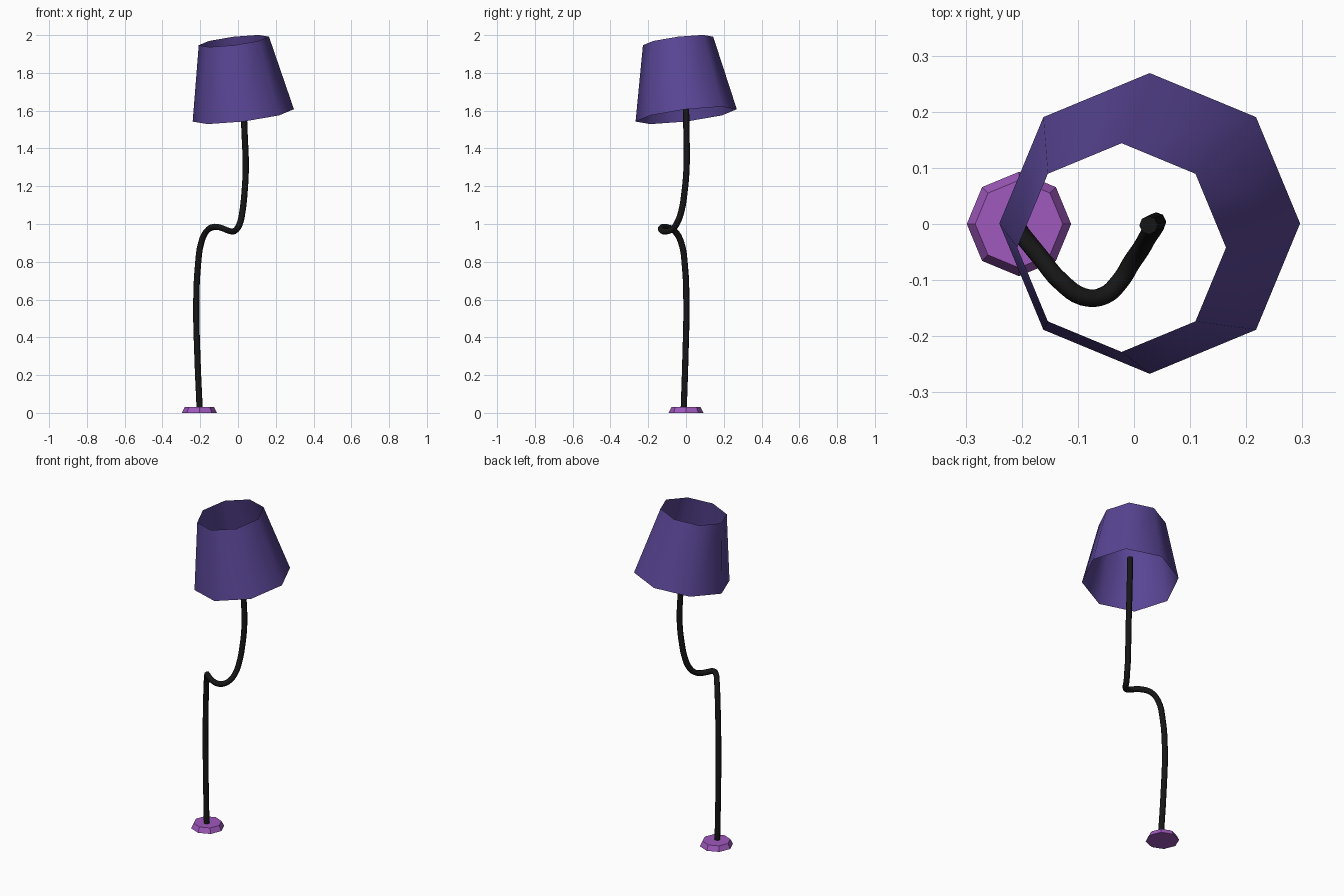
import bpy, bmesh, math
from mathutils import Vector

if "Cube" in bpy.data.objects:
    bpy.data.objects.remove(bpy.data.objects["Cube"])


def paint(obj, name, color):
    mat = bpy.data.materials.new(name)
    mat.diffuse_color = (*color, 1)
    mat.use_nodes = True
    mat.node_tree.nodes["Principled BSDF"].inputs["Base Color"].default_value = mat.diffuse_color
    obj.data.materials.append(mat)


def octagon_loft(name, rings, cap):
    """Join octagonal rings given as (centre, radius, x slope, y slope)."""
    bm = bmesh.new()
    loops = []
    for c, r, sx, sy in rings:
        loop = []
        for i in range(8):
            a = i * math.pi / 4
            dx, dy = r * math.cos(a), r * math.sin(a)
            loop.append(bm.verts.new(Vector(c) + Vector((dx, dy, sx * dx + sy * dy))))
        loops.append(loop)
    for lo, hi in zip(loops, loops[1:]):
        for i in range(8):
            j = (i + 1) % 8
            bm.faces.new((lo[i], lo[j], hi[j], hi[i]))
    if cap:
        bm.faces.new(loops[0][::-1])
        bm.faces.new(loops[-1])
    mesh = bpy.data.meshes.new(name)
    bm.to_mesh(mesh)
    bm.free()
    obj = bpy.data.objects.new(name, mesh)
    bpy.context.collection.objects.link(obj)
    return obj


# Faceted foot
base = octagon_loft("base", [((-0.205, 0, 0), 0.093, 0, 0),
                             ((-0.205, 0, 0.03), 0.078, 0, 0)], True)
paint(base, "base_purple", (0.35, 0.10, 0.51))

# Tilted open lampshade, smooth around its sides
shade = octagon_loft("lampshade", [((0.028, 0.001, 1.575), 0.268, 0.122, 0.122),
                                   ((-0.022, -0.042, 1.969), 0.186, 0.122, 0.122)], False)
for p in shade.data.polygons:
    p.use_smooth = True
paint(shade, "shade_violet", (0.10, 0.06, 0.30))

# Bent tubular stem
path = [(-0.203, -0.012, 0.02), (-0.215, -0.003, 0.3), (-0.221, 0.002, 0.58),
        (-0.212, -0.006, 0.78), (-0.195, -0.025, 0.9), (-0.168, -0.058, 0.96),
        (-0.13, -0.103, 0.984), (-0.09, -0.13, 0.98), (-0.052, -0.127, 0.965),
        (-0.025, -0.102, 0.961), (-0.005, -0.07, 0.975), (0.012, -0.045, 1.01),
        (0.024, -0.024, 1.07), (0.034, -0.009, 1.16), (0.041, 0.003, 1.3),
        (0.034, 0.002, 1.5), (0.026, -0.002, 1.72)]
curve = bpy.data.curves.new("stem", 'CURVE')
curve.dimensions = '3D'
curve.resolution_u = 4
curve.bevel_depth = 0.0165
curve.bevel_resolution = 2
curve.use_fill_caps = True
spline = curve.splines.new('BEZIER')
spline.bezier_points.add(len(path) - 1)
for bp, co in zip(spline.bezier_points, path):
    bp.co = co
    bp.handle_left_type = bp.handle_right_type = 'AUTO'
stem = bpy.data.objects.new("stem", curve)
bpy.context.collection.objects.link(stem)
paint(stem, "stem_black", (0.008, 0.008, 0.008))
